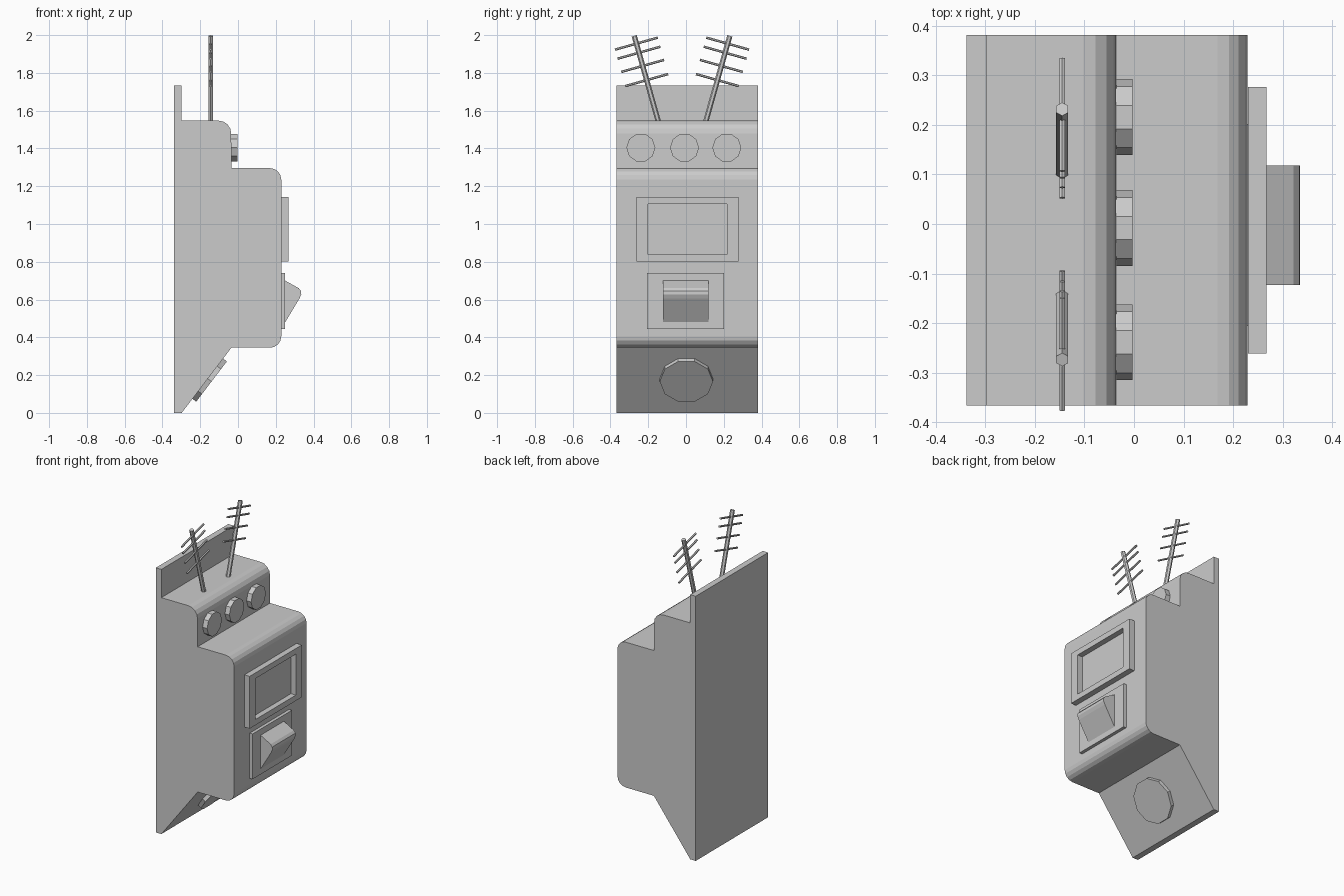
import bpy, bmesh
from math import pi, sin, cos
from mathutils import Vector, Matrix

if "Cube" in bpy.data.objects:
    bpy.data.objects.remove(bpy.data.objects["Cube"])


def finish(name, bm):
    bmesh.ops.recalc_face_normals(bm, faces=bm.faces[:])
    mesh = bpy.data.meshes.new(name)
    bm.to_mesh(mesh)
    bm.free()
    obj = bpy.data.objects.new(name, mesh)
    bpy.context.collection.objects.link(obj)
    return obj


def extrude_y(name, profile, y0, y1):
    """Closed x-z profile extruded along y."""
    bm = bmesh.new()
    face = bm.faces.new([bm.verts.new((x, y0, z)) for x, z in profile])
    new = bmesh.ops.extrude_face_region(bm, geom=[face])["geom"]
    verts = [v for v in new if isinstance(v, bmesh.types.BMVert)]
    bmesh.ops.translate(bm, verts=verts, vec=(0, y1 - y0, 0))
    return finish(name, bm)


def box(name, x0, x1, y0, y1, z0, z1):
    return extrude_y(name, [(x0, z0), (x1, z0), (x1, z1), (x0, z1)], y0, y1)


def rod(name, start, end, radius, sides):
    """Prism between two points with one corner towards y."""
    a, b = Vector(start), Vector(end)
    w = (b - a).normalized()
    side = Vector((0, 1, 0)) if abs(w.y) < 0.7 else Vector((0, 0, 1))
    u = (side - w * side.dot(w)).normalized()
    rot = Matrix((u, w.cross(u), w)).transposed().to_4x4()
    bm = bmesh.new()
    bmesh.ops.create_cone(bm, cap_ends=True, segments=sides, radius1=radius,
                          radius2=radius, depth=(b - a).length)
    # put the first corner on the local x axis
    v = min(bm.verts, key=lambda p: abs(p.co.y) - p.co.x)
    turn = Matrix.Rotation(-Vector((1, 0)).angle_signed(v.co.xy) * -1, 4, 'Z')
    bmesh.ops.transform(bm, matrix=Matrix.Translation((a + b) / 2) @ rot @ turn,
                        verts=bm.verts[:])
    return finish(name, bm)


def corner(cx, cz, r, a0, a1, steps=4):
    return [(cx + r * cos(a0 + (a1 - a0) * i / steps),
             cz + r * sin(a0 + (a1 - a0) * i / steps)) for i in range(steps + 1)]


# Stepped cabinet with back plate and sloped underside
profile = [(-0.338, 0), (-0.298, 0), (-0.035, 0.345)]
profile += corner(0.169, 0.405, 0.06, -pi / 2, 0)
profile += corner(0.169, 1.236, 0.06, 0, pi / 2)
profile += [(-0.035, 1.296)]
profile += corner(-0.103, 1.48, 0.067, 0, pi / 2)
profile += [(-0.298, 1.547), (-0.298, 1.732), (-0.338, 1.732)]
extrude_y("cabinet", profile, -0.367, 0.382)

# Row of knobs on the upper step
for i, y in enumerate((-0.239, -0.008, 0.216)):
    rod(f"knob_{i + 1}", (-0.04, y, 1.404), (-0.003, y, 1.404), 0.0765, 10)

# Dial on the sloped underside
base = Vector((-0.16, 0.002, 0.181))
normal = Vector((0.345, 0, -0.263)).normalized()
rod("lower_dial", base - normal * 0.005, base + normal * 0.025, 0.141, 10)

# Screen frame with recessed opening
bm = bmesh.new()
bmesh.ops.create_cube(bm, size=1)
for v in bm.verts:
    v.co = (0.249 + v.co.x * 0.038, 0.0075 + v.co.y * 0.539, 0.972 + v.co.z * 0.342)
front = max(bm.faces, key=lambda f: f.calc_center_median().x)
bmesh.ops.inset_individual(bm, faces=[front], thickness=0.03)
for v in front.verts:
    v.co.y = -0.201 if v.co.y < 0 else 0.216
    v.co.z = 0.838 if v.co.z < 0.97 else 1.106
new = bmesh.ops.extrude_discrete_faces(bm, faces=[front])["faces"]
bmesh.ops.translate(bm, verts=new[0].verts[:], vec=(-0.036, 0, 0))
finish("screen_frame", bm)

# Switch plate and wedge-shaped switch
box("switch_plate", 0.225, 0.25, -0.206, 0.202, 0.444, 0.74)
extrude_y("switch_wedge", [(0.245, 0.48), (0.25, 0.48), (0.325, 0.605),
                           (0.335, 0.627), (0.334, 0.645), (0.322, 0.66),
                           (0.25, 0.70), (0.245, 0.70)], -0.123, 0.118)

# Pair of mirrored aerials with cross bars
AX, MID = -0.145, -0.021
for side, label in ((-1, "left"), (1, "right")):
    foot = Vector((AX, MID + side * 0.125, 1.54))
    tip = Vector((AX, MID + side * 0.253, 1.996))
    rod(f"{label}_aerial_mast", foot, tip, 0.014, 6)
    d = (tip - foot).normalized()
    across = Vector((0, d.z, -d.y)) * 0.118
    for i, z in enumerate((1.955, 1.907, 1.837, 1.762)):
        c = foot + d * ((z - foot.z) / d.z)
        rod(f"{label}_aerial_bar_{i + 1}", c - across, c + across, 0.0065, 6)
